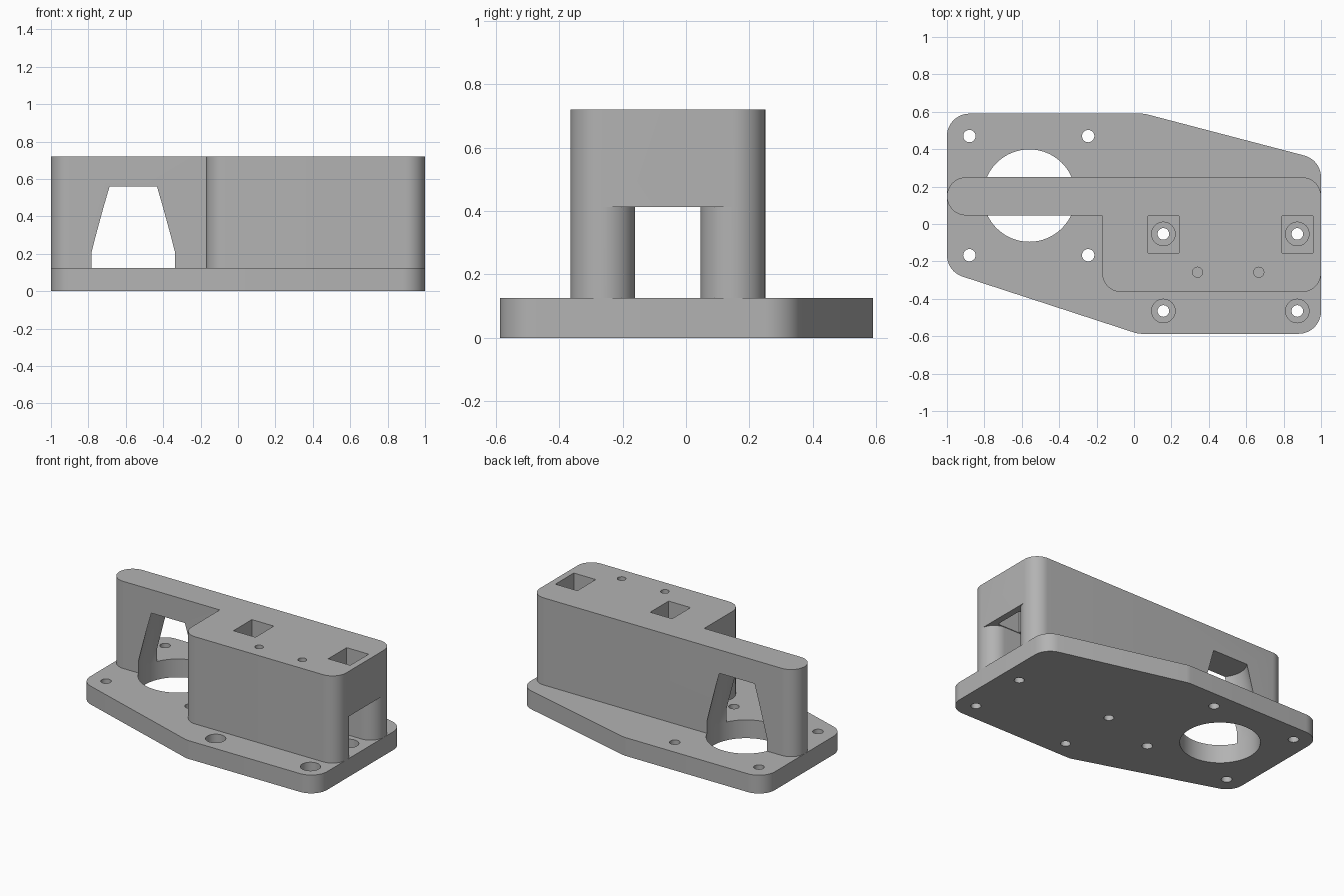
import bpy, bmesh, math
from mathutils import Vector
from mathutils.geometry import convex_hull_2d

cube = bpy.data.objects.get("Cube")
if cube:
    bpy.data.objects.remove(cube, do_unlink=True)

grey = bpy.data.materials.new("plain grey")
grey.use_nodes = True
colour = (0.45, 0.45, 0.45, 1)
grey.diffuse_color = colour
grey.node_tree.nodes["Principled BSDF"].inputs["Base Color"].default_value = colour


def make(name, bm):
    bmesh.ops.recalc_face_normals(bm, faces=bm.faces)
    mesh = bpy.data.meshes.new(name)
    bm.to_mesh(mesh)
    bm.free()
    mesh.materials.append(grey)
    ob = bpy.data.objects.new(name, mesh)
    bpy.context.collection.objects.link(ob)
    return ob


def rounded_slab(name, centres, r, z0, z1, sharp=()):
    """Upright slab whose outline wraps circles at the centres, plus sharp corners."""
    steps = 48
    pts = [Vector((x + r * math.cos(math.tau * i / steps), y + r * math.sin(math.tau * i / steps)))
           for x, y in centres for i in range(steps)]
    pts += [Vector(p) for p in sharp]
    bm = bmesh.new()
    face = bm.faces.new([bm.verts.new((*pts[i], z0)) for i in convex_hull_2d(pts)])
    bmesh.ops.remove_doubles(bm, verts=bm.verts, dist=0.0005)
    top = bmesh.ops.extrude_face_region(bm, geom=list(bm.faces), use_keep_orig=True)
    bmesh.ops.translate(bm, vec=(0, 0, z1 - z0),
                        verts=[v for v in top["geom"] if isinstance(v, bmesh.types.BMVert)])
    return make(name, bm)


def turned(name, x, y, profile, steps=32):
    """Solid turned about an upright axis from (radius, height) pairs."""
    bm = bmesh.new()
    rings = [[bm.verts.new((x + r * math.cos(math.tau * i / steps),
                            y + r * math.sin(math.tau * i / steps), z)) for i in range(steps)]
             for r, z in profile]
    for a, b in zip(rings, rings[1:]):
        for i in range(steps):
            j = (i + 1) % steps
            bm.faces.new((a[i], a[j], b[j], b[i]))
    bm.faces.new(rings[0])
    bm.faces.new(rings[-1])
    return make(name, bm)


def box(name, lo, hi):
    bm = bmesh.new()
    bmesh.ops.create_cube(bm, size=1)
    for v in bm.verts:
        v.co = [(a + b) / 2 + c * (b - a) for a, b, c in zip(lo, hi, v.co)]
    return make(name, bm)


def combine(target, tools, operation):
    """Apply each tool to the target, then discard the tools."""
    for tool in tools:
        mod = target.modifiers.new("combine", 'BOOLEAN')
        mod.operation, mod.solver, mod.object = operation, 'EXACT', tool
    bpy.context.view_layer.update()
    evaluated = target.evaluated_get(bpy.context.evaluated_depsgraph_get())
    mesh = bpy.data.meshes.new_from_object(evaluated)
    target.modifiers.clear()
    target.data = mesh
    for tool in tools:
        bpy.data.objects.remove(tool, do_unlink=True)


PLATE, CEILING, TOP = 0.125, 0.412, 0.72
BAR_Y, WALL_Y, R = 0.148, -0.262, 0.102
END, INNER = 1 - R, -0.17

# Base plate
plate = rounded_slab("base_plate", [(-0.88, 0.47), (0.04, 0.47), (0.88, 0.25), (0.88, -0.467),
                                    (0.04, -0.467), (-0.88, -0.167)], 0.12, 0, PLATE)

# Upper body: long bar, short front wall and the roof bridging them
body = rounded_slab("upper_body", [(-END, BAR_Y), (END, BAR_Y)], R, PLATE, TOP)
wall = rounded_slab("front_wall", [(INNER + R, WALL_Y), (END, WALL_Y)], R, PLATE, CEILING)
roof = rounded_slab("roof", [(INNER + R, WALL_Y), (END, WALL_Y), (END, BAR_Y)], R, CEILING, TOP,
                    sharp=[(INNER, BAR_Y), (INNER + R, BAR_Y + R)])
combine(body, [roof, wall], 'UNION')

# Large round opening, tapering to a window through the bar
opening = [(0.247, -0.1), (0.247, 0.21), (0.165, 0.56)]
plate_cuts = [turned("opening_cutter", -0.56, 0.152, opening, 64)]
body_cuts = [turned("window_cutter", -0.56, 0.152, opening, 64)]

# Plain mounting holes
for x in (-0.88, -0.245):
    for y in (0.47, -0.167):
        plate_cuts.append(turned("hole_cutter", x, y, [(0.033, -0.1), (0.033, 0.3)]))

# Counterbored holes, with square access shafts above the rear pair
for x in (0.157, 0.873):
    for y in (-0.053, -0.465):
        plate_cuts.append(turned("bore_cutter", x, y, [(0.031, -0.1), (0.031, 0.065),
                                                       (0.063, 0.065), (0.063, 0.3)]))
    body_cuts.append(box("shaft_cutter", (x - 0.083, -0.155, 0.3), (x + 0.083, 0.044, 0.8)))

# Blind screw holes in the roof
for x in (0.34, 0.667):
    body_cuts.append(turned("screw_cutter", x, -0.258, [(0.027, 0.45), (0.027, 0.8)]))

combine(plate, plate_cuts, 'DIFFERENCE')
combine(body, body_cuts, 'DIFFERENCE')

# Smooth the round surfaces and keep the edges crisp
for ob in (plate, body):
    bpy.ops.object.select_all(action='DESELECT')
    ob.select_set(True)
    bpy.context.view_layer.objects.active = ob
    bpy.ops.object.shade_smooth_by_angle(angle=math.radians(25))
